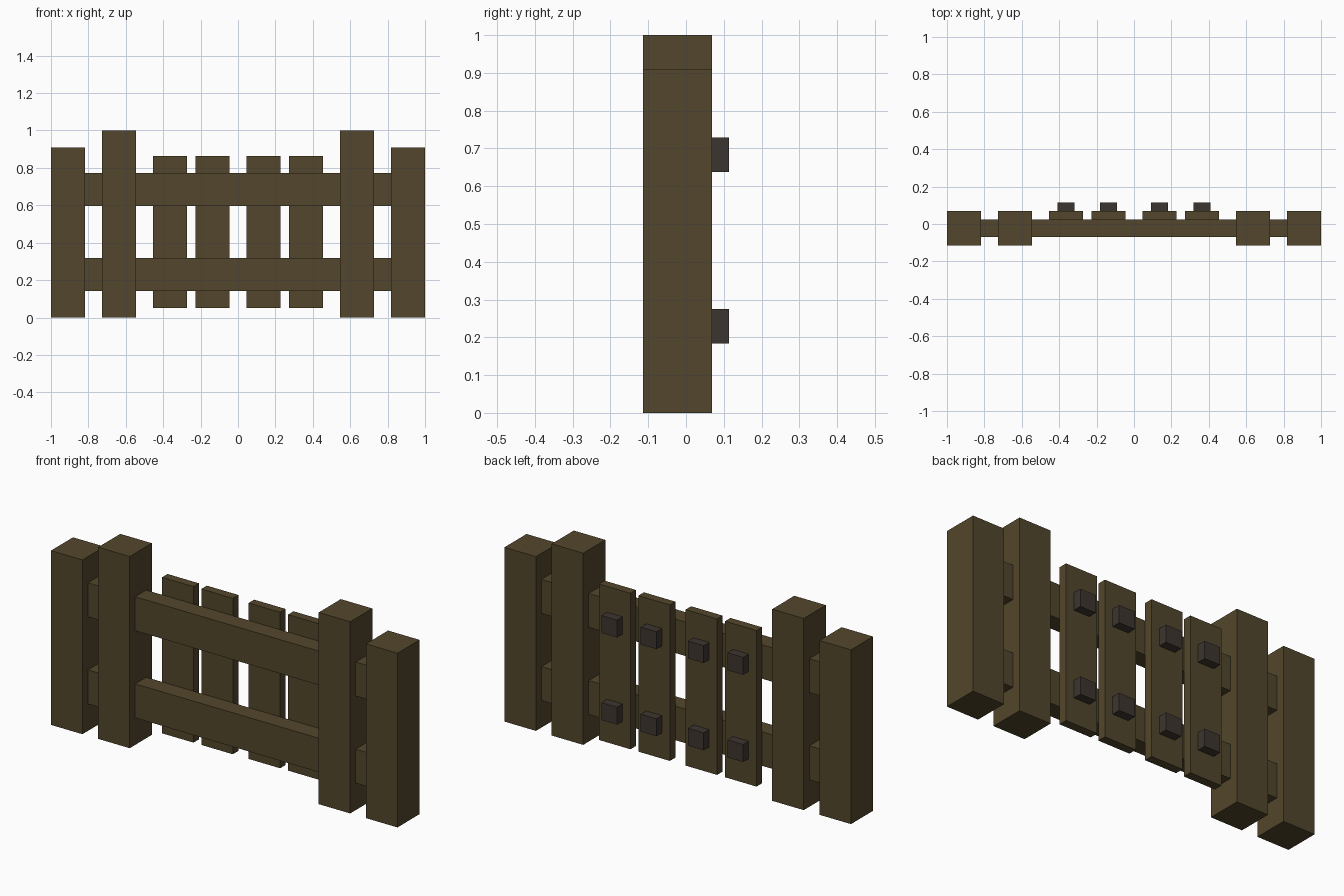
import bpy

cube = bpy.data.objects.get("Cube")
if cube:
    bpy.data.objects.remove(cube, do_unlink=True)


def material(name, rgb):
    mat = bpy.data.materials.new(name)
    mat.use_nodes = True
    colour = (*rgb, 1.0)
    mat.diffuse_color = colour
    bsdf = next(n for n in mat.node_tree.nodes if n.type == 'BSDF_PRINCIPLED')
    bsdf.inputs["Base Color"].default_value = colour
    return mat


wood = material("dark wood", (0.086, 0.062, 0.025))
iron = material("dark iron", (0.046, 0.036, 0.029))

U = 1 / 11  # building module


def box(name, x, y, z, mat):
    """Box from (min, max) ranges given in modules."""
    spans = (x, y, z)
    bpy.ops.mesh.primitive_cube_add(
        size=1, location=[(a + b) / 2 * U for a, b in spans])
    obj = bpy.context.object
    obj.name = name
    obj.scale = [(b - a) * U for a, b in spans]
    bpy.ops.object.transform_apply(location=False, rotation=False, scale=True)
    obj.data.materials.append(mat)


# Posts: a short outer and a tall inner one on each side
for side, s in (("left", 1), ("right", -1)):
    for part, cx, height in (("outer", 10, 10), ("inner", 7, 11)):
        box(f"{side}_{part}_post", (s * cx - 1, s * cx + 1),
            (-1.25, 0.75), (0, height), wood)

# Horizontal rails joining the posts
for level, z0 in (("lower", 1.55), ("upper", 6.55)):
    box(f"{level}_rail", (-9, 9), (-0.75, 0.25), (z0, z0 + 1.95), wood)

# Upright slats behind the rails, each with two square bolts
for i, cx in enumerate((-4, -1.5, 1.5, 4), 1):
    box(f"slat_{i}", (cx - 1, cx + 1), (0.25, 0.75), (0.55, 9.5), wood)
    for level, z0 in (("lower", 2.02), ("upper", 7.02)):
        box(f"{level}_bolt_{i}", (cx - 0.5, cx + 0.5), (0.75, 1.25),
            (z0, z0 + 1), iron)
